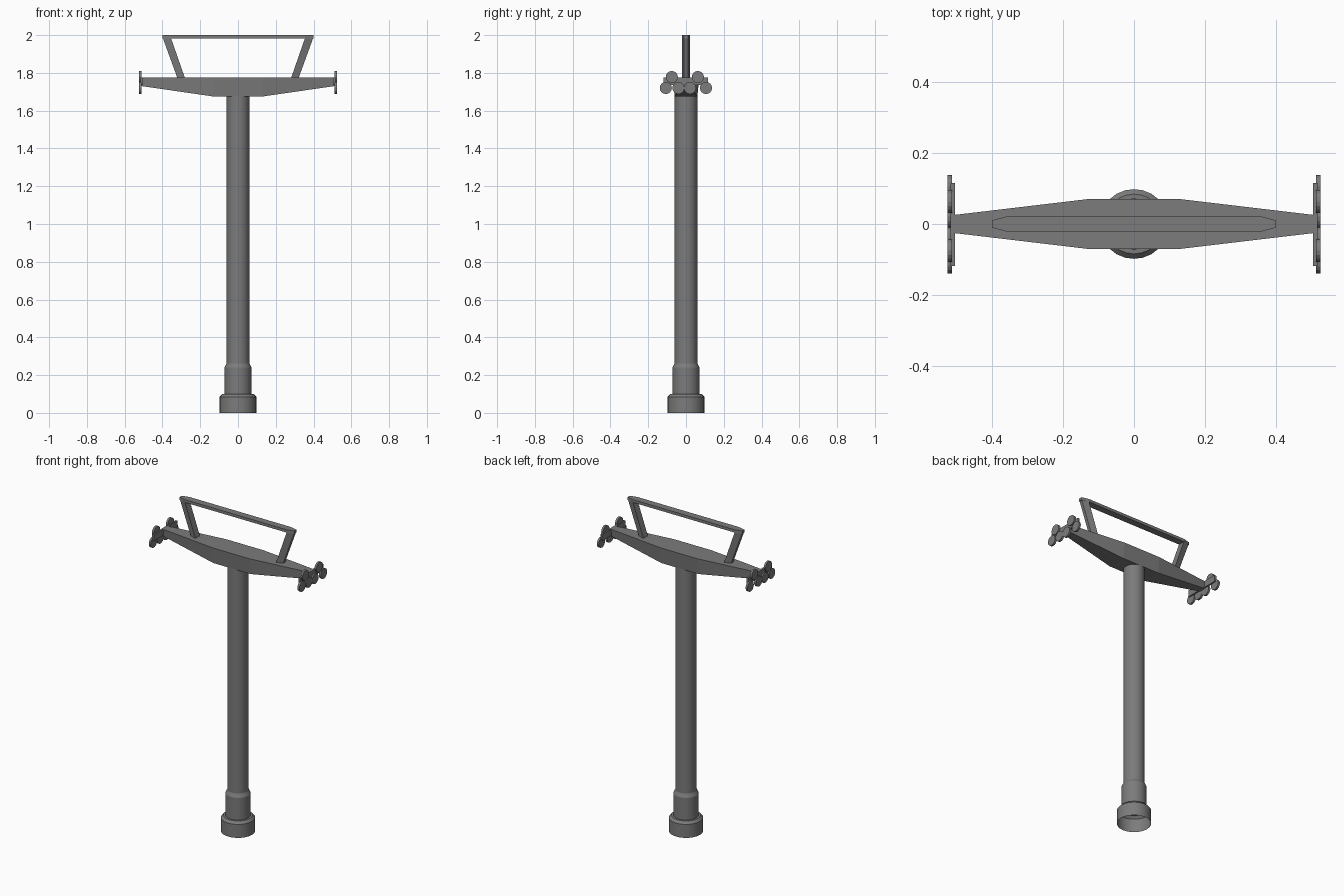
import bpy, bmesh, math
from mathutils import Matrix

if "Cube" in bpy.data.objects:
    bpy.data.objects.remove(bpy.data.objects["Cube"])

# Dark grey finish shared by every part
dark = bpy.data.materials.new("dark_grey")
dark.diffuse_color = (0.2, 0.2, 0.2, 1)
dark.use_nodes = True
dark.node_tree.nodes["Principled BSDF"].inputs["Base Color"].default_value = dark.diffuse_color


def finish(name, bm):
    bmesh.ops.recalc_face_normals(bm, faces=bm.faces[:])
    mesh = bpy.data.meshes.new(name)
    bm.to_mesh(mesh)
    bm.free()
    mesh.materials.append(dark)
    obj = bpy.data.objects.new(name, mesh)
    bpy.context.collection.objects.link(obj)
    return obj


def loft(name, rings):
    """Skin a row of equal-length closed outlines and cap both ends."""
    bm = bmesh.new()
    loops = [[bm.verts.new(p) for p in ring] for ring in rings]
    for a, b in zip(loops, loops[1:]):
        for i in range(len(a)):
            j = (i + 1) % len(a)
            bm.faces.new((a[i], a[j], b[j], b[i]))
    bm.faces.new(loops[0])
    bm.faces.new(loops[-1])
    return finish(name, bm)


def mirror_x(obj):
    mod = obj.modifiers.new("mirror", 'MIRROR')
    mod.use_axis[0] = True


# Post with stepped foot, turned from a profile and open underneath
profile = [(0.098, 0), (0.098, 0.085), (0.084, 0.1), (0.072, 0.1),
           (0.072, 0.24), (0.061, 0.262), (0.061, 1.70)]
bm = bmesh.new()
verts = [bm.verts.new((r, 0, z)) for r, z in profile]
edges = [bm.edges.new(pair) for pair in zip(verts, verts[1:])]
bmesh.ops.spin(bm, geom=verts + edges, cent=(0, 0, 0), axis=(0, 0, 1),
               angle=math.tau, steps=24)
bmesh.ops.remove_doubles(bm, verts=bm.verts[:], dist=0.0005)
post = finish("post", bm)
bpy.context.view_layer.objects.active = post
post.select_set(True)
bpy.ops.object.shade_smooth_by_angle(angle=math.radians(20))

# Tapered cross arm: stations of x, top half width, bottom half width, bottom z
stations = [(-0.51, 0.025, 0.022, 1.73), (-0.13, 0.07, 0.06, 1.675),
            (0.13, 0.07, 0.06, 1.675), (0.51, 0.025, 0.022, 1.73)]
loft("cross_arm", [[(x, -t, 1.775), (x, t, 1.775), (x, b, z), (x, -b, z)]
                   for x, t, b, z in stations])

# Upper rail with tapered ends
outline = [(-0.4, -0.01), (-0.355, -0.022), (0.355, -0.022), (0.4, -0.01),
           (0.4, 0.01), (0.355, 0.022), (-0.355, 0.022), (-0.4, 0.01)]
loft("upper_rail", [[(x, y, z) for x, y in outline] for z in (1.982, 2.0)])

# Slanted rail legs
leg = loft("rail_leg", [[(xi, -0.022, z), (xo, -0.01, z), (xo, 0.01, z), (xi, 0.022, z)]
                        for xi, xo, z in ((0.28, 0.32, 1.77), (0.355, 0.398, 1.985))])
mirror_x(leg)

# End plates
plate = loft("end_plate", [[(x, -0.118, 1.735), (x, 0.116, 1.735),
                            (x, 0.116, 1.775), (x, -0.118, 1.775)]
                           for x in (0.504, 0.516)])
mirror_x(plate)

# Round discs on the end plates
bm = bmesh.new()
for y, z in [(-0.107, 1.72), (-0.075, 1.778), (-0.04, 1.72),
             (0.021, 1.72), (0.063, 1.778), (0.106, 1.72)]:
    bmesh.ops.create_cone(bm, cap_ends=True, segments=16, radius1=0.032,
                          radius2=0.032, depth=0.013,
                          matrix=Matrix.Translation((0.5185, y, z))
                          @ Matrix.Rotation(math.pi / 2, 4, 'Y'))
mirror_x(finish("end_discs", bm))
